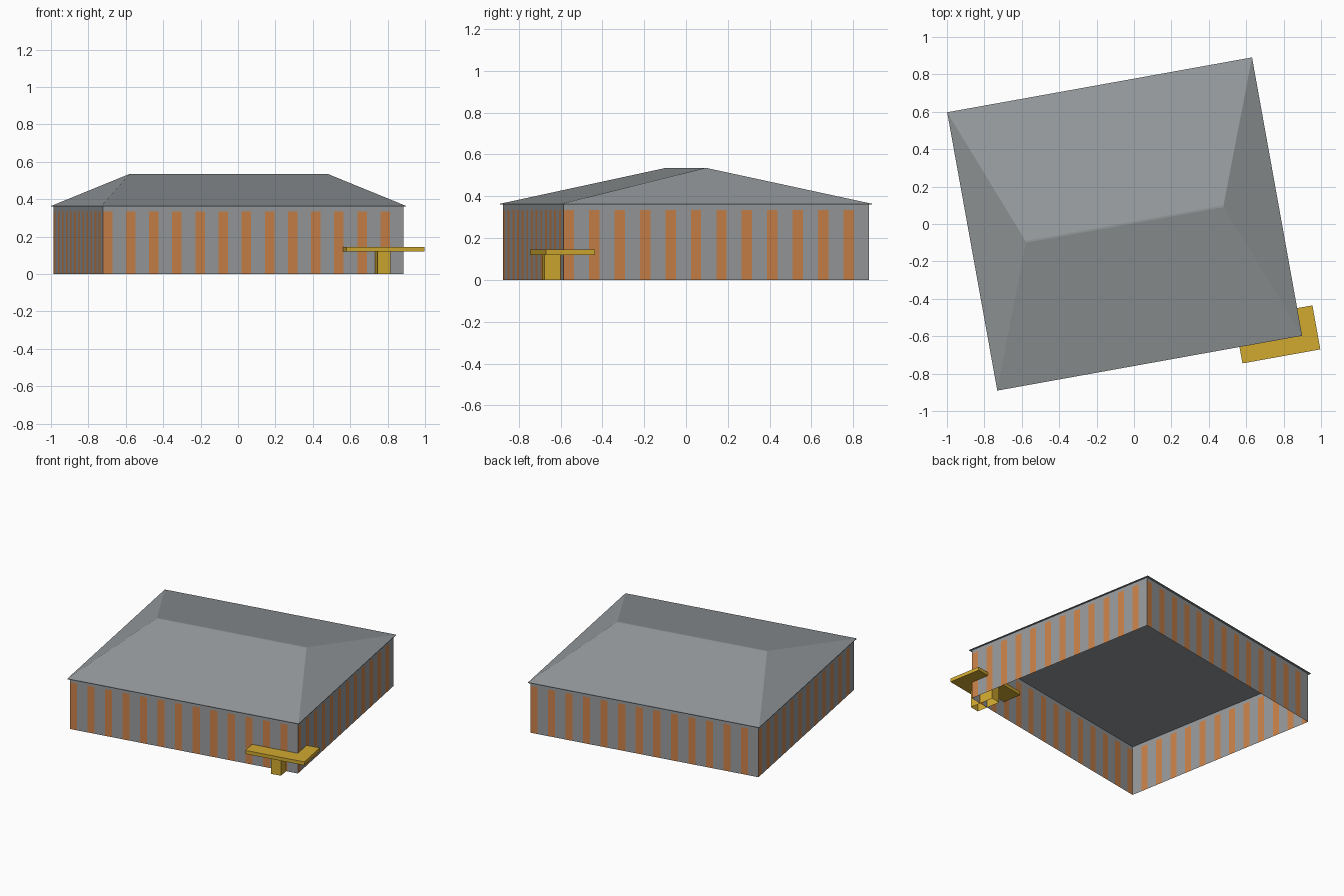
import bpy, bmesh, math
from mathutils import Matrix, Vector

cube = bpy.data.objects.get("Cube")
if cube:
    bpy.data.objects.remove(cube, do_unlink=True)

# The whole building is turned slightly and set off centre
PLACE = Matrix.Translation((-0.05, 0, 0)) @ Matrix.Rotation(math.radians(10.2), 4, 'Z')
WALL_X, WALL_Y = 0.817, 0.742
ROOF_X, ROOF_Y = 0.828, 0.756
EAVE, RIDGE, STRIPE_TOP = 0.36, 0.535, 0.335
STRIPE_SHARE = 0.41


def material(name, rgb):
    m = bpy.data.materials.new(name)
    m.use_nodes = True
    m.diffuse_color = (*rgb, 1)
    m.node_tree.nodes["Principled BSDF"].inputs["Base Color"].default_value = (*rgb, 1)
    return m


wall_grey = material("wall grey", (0.31, 0.32, 0.33))
stripe_orange = material("stripe orange", (0.59, 0.22, 0.065))
roof_grey = material("roof grey", (0.30, 0.32, 0.33))
canopy_gold = material("canopy gold", (0.64, 0.40, 0.03))


def finish(name, bm, *mats):
    mesh = bpy.data.meshes.new(name)
    bm.transform(PLACE)
    bm.to_mesh(mesh)
    bm.free()
    for m in mats:
        mesh.materials.append(m)
    obj = bpy.data.objects.new(name, mesh)
    bpy.context.collection.objects.link(obj)
    return obj


def wall(name, start, end, periods):
    """Thin wall sheet with painted upright stripes, each starting a period."""
    bm = bmesh.new()
    steps = [(i + part) / periods for i in range(periods) for part in (0, STRIPE_SHARE)] + [1]
    columns = []
    for t in steps:
        p = Vector(start).lerp(Vector(end), t)
        columns.append([bm.verts.new((p.x, p.y, z)) for z in (0, STRIPE_TOP, EAVE)])
    for i, (a, b) in enumerate(zip(columns, columns[1:])):
        for row in range(2):
            face = bm.faces.new((a[row], b[row], b[row + 1], a[row + 1]))
            face.material_index = int(row == 0 and i % 2 == 0)
    finish(name, bm, wall_grey, stripe_orange)


def box(name, low, high, mat, open_bottom=False):
    bm = bmesh.new()
    low, high = Vector(low), Vector(high)
    bmesh.ops.create_cube(bm, size=1, matrix=Matrix.Translation((low + high) / 2)
                          @ Matrix.Diagonal((*(high - low), 1)))
    if open_bottom:
        down = [f for f in bm.faces if f.normal.z < -0.9]
        bmesh.ops.delete(bm, geom=down, context='FACES_ONLY')
    finish(name, bm, mat)


# Four striped walls, counterclockwise from the front
corners = [(-WALL_X, -WALL_Y), (WALL_X, -WALL_Y), (WALL_X, WALL_Y), (-WALL_X, WALL_Y)]
for i, (name, n) in enumerate((("front_wall", 13), ("left_wall", 12),
                               ("back_wall", 13), ("right_wall", 12))):
    wall(name, corners[i], corners[(i + 1) % 4], n)

# Hipped roof with a narrow flat ridge and a flat ceiling
bm = bmesh.new()
rings = []
for x, y, z in ((ROOF_X, ROOF_Y, EAVE), (ROOF_X, ROOF_Y, EAVE + 0.004), (0.538, 0.005, RIDGE)):
    rings.append([bm.verts.new((sx * x, sy * y, z))
                  for sx, sy in ((-1, -1), (1, -1), (1, 1), (-1, 1))])
for low, high in zip(rings, rings[1:]):
    for i in range(4):
        j = (i + 1) % 4
        bm.faces.new((low[i], low[j], high[j], high[i]))
bm.faces.new(rings[-1])
bm.faces.new(rings[0][::-1])
finish("hip_roof", bm, roof_grey)

# Corner canopy on a hollow pillar
box("corner_canopy", (0.488, -0.845, 0.12), (0.911, -0.606, 0.145), canopy_gold)
box("canopy_pillar", (0.662, -0.82, 0), (0.732, -0.64, 0.122), canopy_gold, open_bottom=True)
